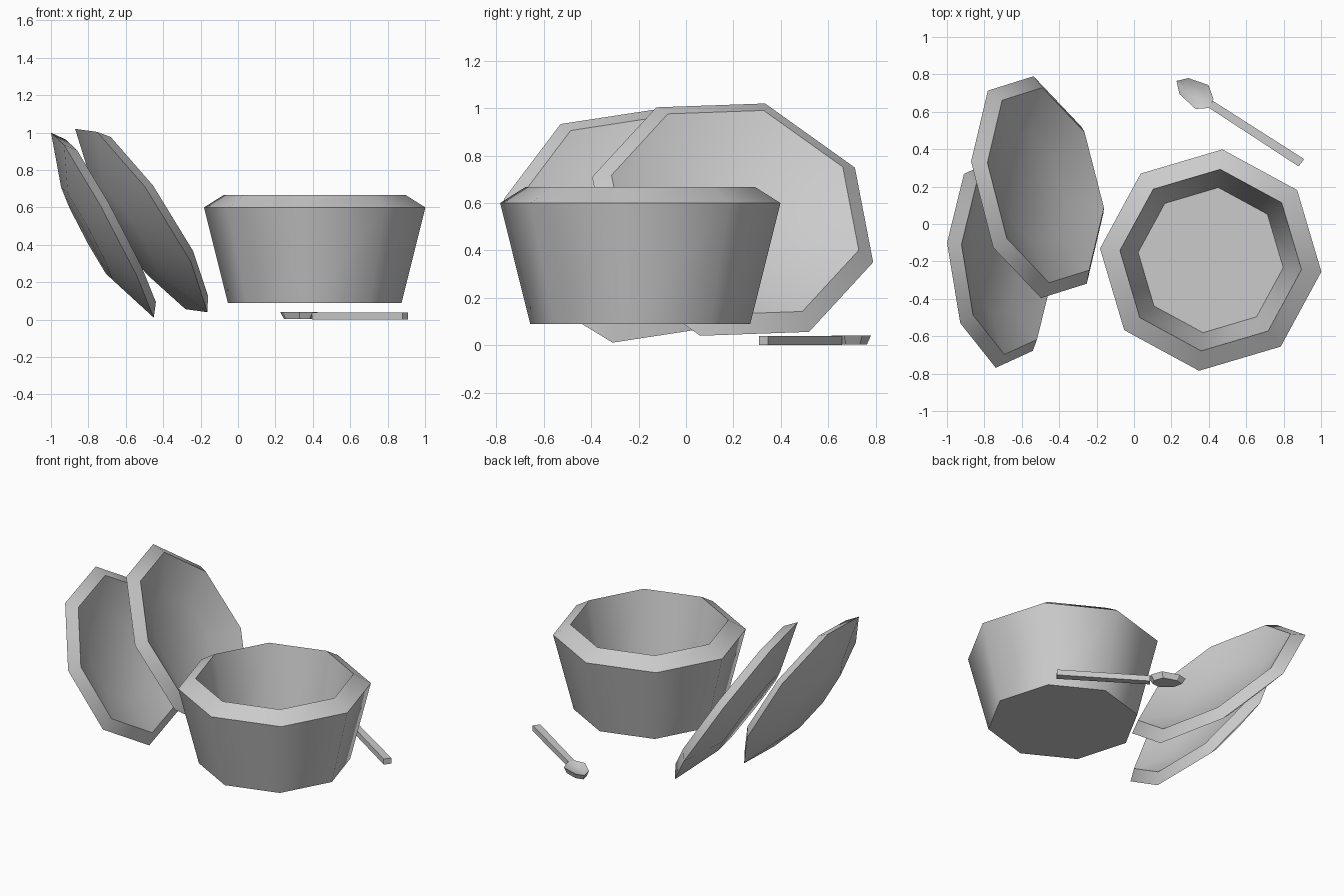
import bpy, bmesh
from math import sin, cos, pi, radians
from mathutils import Vector

if "Cube" in bpy.data.objects:
    bpy.data.objects.remove(bpy.data.objects["Cube"])


def finish(bm, name, angle):
    bmesh.ops.recalc_face_normals(bm, faces=bm.faces)
    mesh = bpy.data.meshes.new(name)
    bm.to_mesh(mesh)
    bm.free()
    ob = bpy.data.objects.new(name, mesh)
    bpy.context.collection.objects.link(ob)
    bpy.ops.object.select_all(action='DESELECT')
    ob.select_set(True)
    bpy.context.view_layer.objects.active = ob
    bpy.ops.object.shade_smooth_by_angle(angle=radians(angle))
    return ob


def loft(bm, loops):
    """Bridge equal-length loops of points and cap both ends."""
    rings = [[bm.verts.new(p) for p in loop] for loop in loops]
    n = len(rings[0])
    for a, b in zip(rings, rings[1:]):
        for i in range(n):
            j = (i + 1) % n
            bm.faces.new((a[i], a[j], b[j], b[i]))
    bm.faces.new(rings[0][::-1])
    bm.faces.new(rings[-1])


def octagon_dish(name, centre, u, v, profile, angle):
    """Eight-sided dish: profile is (radius, height) from base over rim to floor."""
    c, u = Vector(centre), Vector(u).normalized()
    v = Vector(v)
    v = (v - u * v.dot(u)).normalized()
    w = u.cross(v)
    bm = bmesh.new()
    loft(bm, [[c + (u * cos(k * pi / 4) + v * sin(k * pi / 4)) * r + w * h
               for k in range(8)] for r, h in profile])
    return finish(bm, name, angle)


def plate_profile(r):
    return [(0.5 * r, -0.165 * r), (r, 0), (0.88 * r, 0.088 * r), (0.5 * r, -0.06 * r)]


# deep bowl
t = radians(-6)
octagon_dish("bowl", (0.41, -0.193, 0), (cos(t), sin(t), 0), (-sin(t), cos(t), 0),
             [(0.467, 0.09), (0.595, 0.60), (0.488, 0.667), (0.39, 0.17)], 50)

# two leaning plates
octagon_dish("large_plate", (-0.517, 0.197, 0.53), (-0.02, 0.593, -0.18),
             (-0.353, 0.133, 0.49), plate_profile(0.62), 30)
octagon_dish("small_plate", (-0.725, -0.205, 0.505), (-0.275, 0.105, 0.495),
             (-0.005, -0.565, 0.095), plate_profile(0.575), 30)

# spoon head with a shallow hollow
outline = [(0.227, 0.765), (0.243, 0.695), (0.329, 0.615), (0.398, 0.62),
           (0.425, 0.668), (0.398, 0.743), (0.291, 0.78)]
mid = Vector((0.32, 0.70, 0))


def head_ring(s, z):
    return [mid + (Vector((x, y, 0)) - mid) * s + Vector((0, 0, z)) for x, y in outline]


bm = bmesh.new()
loft(bm, [head_ring(0.8, 0.003), head_ring(1, 0.04), head_ring(0.55, 0.022)])
finish(bm, "spoon_head", 30)

# spoon handle
bar = [(0.395, 0.625), (0.88, 0.308), (0.91, 0.347), (0.422, 0.658)]
bm = bmesh.new()
loft(bm, [[Vector((x, y, z)) for x, y in bar] for z in (0, 0.038)])
finish(bm, "spoon_handle", 30)
